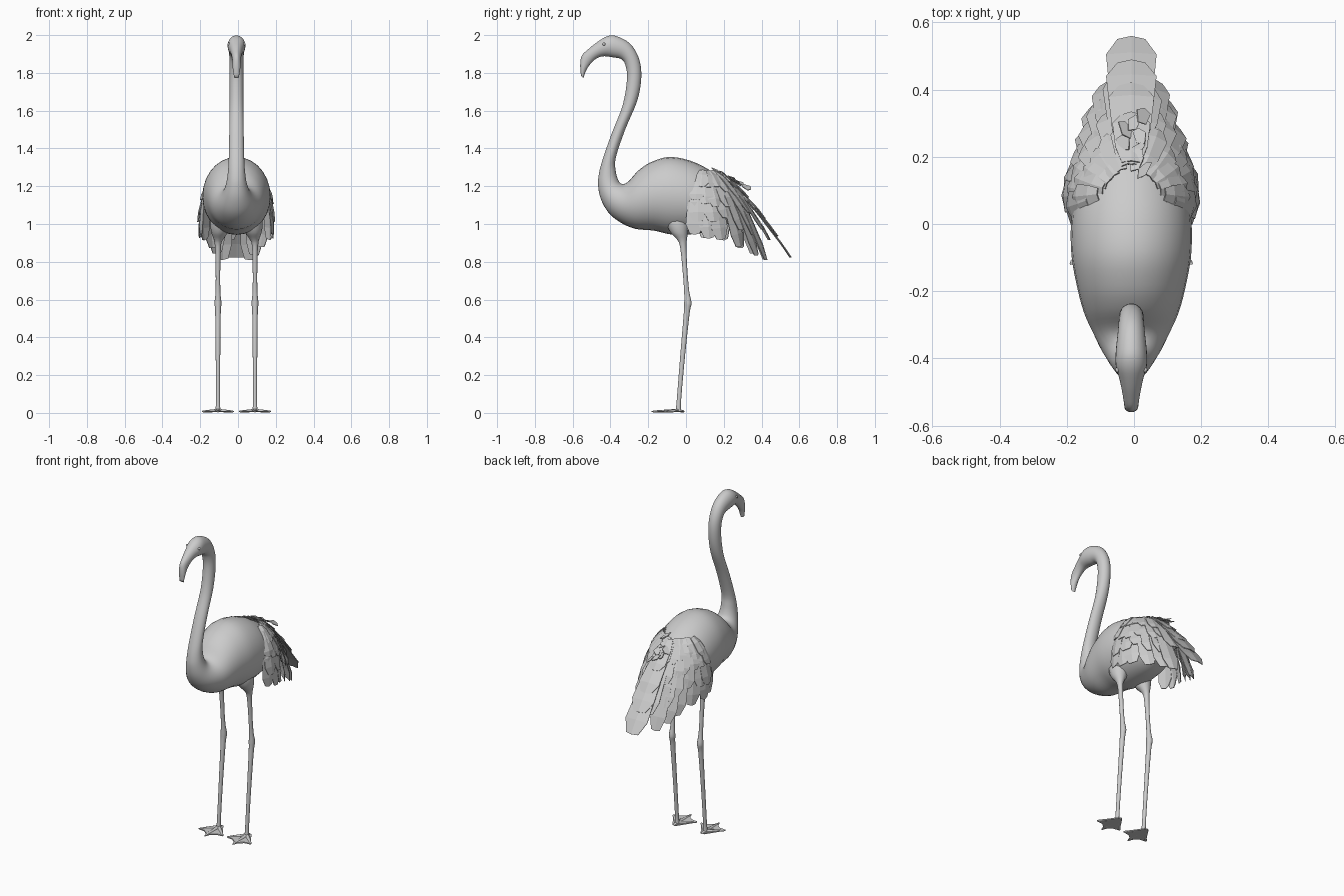
import bpy, bmesh, math, random
from mathutils import Vector

if "Cube" in bpy.data.objects:
    bpy.data.objects.remove(bpy.data.objects["Cube"])

random.seed(4)
CX = -0.008  # the bird's mirror plane

grey = bpy.data.materials.new("plumage grey")
grey.diffuse_color = (0.6, 0.6, 0.6, 1)
grey.use_nodes = True
grey.node_tree.nodes["Principled BSDF"].inputs["Base Color"].default_value = grey.diffuse_color


def make_object(name, verts, faces, smooth=True):
    me = bpy.data.meshes.new(name)
    me.from_pydata([tuple(v) for v in verts], [], faces)
    bm = bmesh.new()
    bm.from_mesh(me)
    bmesh.ops.recalc_face_normals(bm, faces=bm.faces)
    bm.to_mesh(me)
    bm.free()
    me.materials.append(grey)
    ob = bpy.data.objects.new(name, me)
    bpy.context.collection.objects.link(ob)
    if smooth:
        bpy.ops.object.select_all(action='DESELECT')
        ob.select_set(True)
        bpy.context.view_layer.objects.active = ob
        bpy.ops.object.shade_smooth_by_angle(angle=math.radians(50))
    return ob


def spline(rows, steps):
    """Catmull-Rom interpolation of number rows."""
    out = []
    for i in range(len(rows) - 1):
        p = [rows[max(i - 1, 0)], rows[i], rows[i + 1], rows[min(i + 2, len(rows) - 1)]]
        for k in range(steps):
            t = k / steps
            out.append([0.5 * (2 * b + (c - a) * t + (2 * a - 5 * b + 4 * c - d) * t * t
                               + (3 * b - a - 3 * c + d) * t ** 3) for a, b, c, d in zip(*p)])
    return out + [list(rows[-1])]


def loft(name, rings):
    n = len(rings[0])
    verts = [v for r in rings for v in r]
    faces = [(i * n + j, i * n + (j + 1) % n, (i + 1) * n + (j + 1) % n, (i + 1) * n + j)
             for i in range(len(rings) - 1) for j in range(n)]
    faces += [tuple(range(n)), tuple(range(len(verts) - n, len(verts)))]
    return make_object(name, verts, faces)


def ring(center, u, v, n):
    return [center + u * math.cos(2 * math.pi * j / n) + v * math.sin(2 * math.pi * j / n)
            for j in range(n)]


# Body, neck, head and beak: upper edge (y, z), lower edge (y, z), half width
sections = [
    (0.36, 1.08, 0.33, 1.04, 0.03), (0.28, 1.165, 0.22, 1.00, 0.09),
    (0.18, 1.25, 0.12, 0.96, 0.145), (0.05, 1.325, 0.02, 0.945, 0.176),
    (-0.08, 1.355, -0.08, 0.945, 0.179), (-0.18, 1.33, -0.17, 0.965, 0.164),
    (-0.25, 1.285, -0.27, 0.975, 0.142), (-0.30, 1.23, -0.35, 1.01, 0.113),
    (-0.325, 1.213, -0.41, 1.06, 0.09), (-0.345, 1.215, -0.45, 1.13, 0.068),
    (-0.36, 1.235, -0.465, 1.20, 0.054), (-0.372, 1.28, -0.462, 1.26, 0.046),
    (-0.372, 1.35, -0.442, 1.34, 0.041), (-0.322, 1.50, -0.393, 1.48, 0.038),
    (-0.259, 1.65, -0.335, 1.63, 0.036), (-0.237, 1.77, -0.312, 1.77, 0.036),
    (-0.247, 1.87, -0.322, 1.845, 0.037), (-0.294, 1.953, -0.345, 1.874, 0.040),
    (-0.37, 1.995, -0.385, 1.882, 0.046), (-0.42, 1.993, -0.425, 1.888, 0.046),
    (-0.47, 1.963, -0.455, 1.885, 0.035), (-0.518, 1.925, -0.483, 1.87, 0.027),
    (-0.552, 1.89, -0.51, 1.842, 0.022), (-0.560, 1.84, -0.53, 1.81, 0.020),
    (-0.556, 1.785, -0.543, 1.772, 0.013)]
rings = []
for ay, az, by, bz, w in spline(sections, 4):
    a, b = Vector((CX, ay, az)), Vector((CX, by, bz))
    rings.append(ring((a + b) / 2, Vector((w, 0, 0)), (a - b) / 2, 28))
loft("body_neck_and_head", rings)

# Leg: y, z, radius from thigh to ankle
leg = [(-0.05, 1.07, 0.055), (-0.045, 1.01, 0.062), (-0.036, 0.955, 0.047), (-0.022, 0.92, 0.028),
       (-0.015, 0.88, 0.017), (-0.005, 0.75, 0.013), (0.004, 0.64, 0.014), (0.01, 0.58, 0.02),
       (0.004, 0.53, 0.016), (-0.018, 0.30, 0.013), (-0.038, 0.06, 0.012), (-0.04, 0.006, 0.016)]
# Outline of the webbed foot around its centre line
foot = [(0.012, -0.012), (0.04, -0.055), (0.084, -0.12), (0.042, -0.125), (0.012, -0.15),
        (0.0, -0.182)]


def toe(name, start, end, r0, r1):
    start, end = Vector(start), Vector(end)
    side = (end - start).cross(Vector((0, 0, 1))).normalized()
    up = Vector((0, 0, 1))
    loft(name, [ring(start.lerp(end, t), side * r, up * r * 0.8, 8)
                for t, r in ((0, r0), (0.5, (r0 + r1) / 2), (0.93, r1), (1, r1 * 0.3))])


for side, label in ((-1, "right"), (1, "left")):
    lx = CX + side * 0.098
    # the thigh leans inward into the belly
    loft(label + "_leg", [ring(Vector((lx - side * max(0, z - 0.9) * 0.15, y, z)),
                               Vector((r * 0.92, 0, 0)), Vector((0, r, 0)), 14)
                          for y, z, r in spline(leg, 3)])
    # Web between the toes
    pts = foot + [(-x, y) for x, y in foot[-2::-1]]
    n = len(pts)
    verts = [(lx + x, y, z) for z in (0.004, 0.011) for x, y in pts]
    faces = [tuple(range(n)), tuple(range(n, 2 * n))]
    faces += [(i, (i + 1) % n, (i + 1) % n + n, i + n) for i in range(n)]
    make_object(label + "_foot_web", verts, faces, False)
    # Three front toes and a short hind toe
    for i, (tx, ty) in enumerate([(-0.084, -0.12), (0, -0.182), (0.084, -0.12), (0, -0.008)]):
        toe(f"{label}_toe_{i + 1}", (lx, -0.04, 0.013), (lx + tx, ty, 0.007), 0.011, 0.0065)
    # Eye
    bpy.ops.mesh.primitive_uv_sphere_add(segments=12, ring_count=8, radius=0.008,
                                         location=(CX + side * 0.040, -0.434, 1.952))
    eye = bpy.context.object
    eye.name = label + "_eye"
    eye.data.materials.append(grey)
    bpy.ops.object.shade_smooth()

# Feathers: overlapping plates along arcs from the lower rim up to the back
tips = [(0.19, 0.045, 0.95), (0.195, 0.11, 0.93), (0.17, 0.20, 0.92), (0.13, 0.28, 0.885),
        (0.10, 0.36, 0.845), (0.065, 0.43, 0.81), (0.0, 0.55, 0.825)]
bulge = [(0.20, 0.04, 1.19), (0.20, 0.09, 1.20), (0.185, 0.16, 1.20), (0.16, 0.22, 1.19),
         (0.12, 0.27, 1.18), (0.07, 0.31, 1.17), (0.0, 0.335, 1.145)]
outline = [(0, 0.5), (0.35, 0.85), (0.82, 1.0), (1.0, 0.55)]  # along, half width
layers = [(0.0, 0.6, 1.0), (0.2, 0.72, 1.0), (0.4, 0.85, 0.9), (0.6, 0.97, 0.75)]


def arc(s, t):
    i = min(int(s), 5)
    T = Vector(tips[i]).lerp(Vector(tips[i + 1]), s - i)
    S = Vector(bulge[i]).lerp(Vector(bulge[i + 1]), s - i)
    R = Vector((0.10 * (1 - s / 6), 0.08 + 0.015 * s, 1.285 - 0.001 * s))
    return T * (1 - t) ** 2 + S * 2 * t * (1 - t) + R * t * t


for k, (t0, t1, scale) in enumerate(layers):
    verts, faces = [], []
    for side in (-1, 1):
        for c in range(7):
            if c == 6 and side > 0:
                continue
            s = c if c == 6 else max(0, min(6, c + (0.5 if k % 2 else 0) + random.uniform(-0.2, 0.2)))
            jit = 0 if k == 0 else random.uniform(-0.05, 0.05)
            half = (0.075 if c == 6 else 0.048) * scale
            base = len(verts)
            for u, w in outline:
                t = t1 + (t0 + jit - t1) * u
                p = arc(s, t)
                d = arc(s, t - 0.01) - arc(s, t + 0.01)
                out = (p - Vector((0, 0.08, 1.02))).normalized()
                across = d.cross(out).normalized()
                out = across.cross(d).normalized()
                lift = out * (0.002 * k + 0.007 * u * (k > 0) + random.uniform(0, 0.004))
                # raised quill in the middle, edges slightly lower
                for e, h in ((-1, -0.005), (0, 0.002), (1, -0.005)):
                    q = p + lift + across * (e * w * half) + out * h
                    if u == 1.0 and e == 0:
                        q += d.normalized() * 0.006
                    verts.append((CX + side * q.x, q.y, q.z))
            for r in range(3):
                for e in range(2):
                    a = base + r * 3 + e
                    faces.append((a, a + 1, a + 4, a + 3))
    ob = make_object(f"feather_layer_{k + 1}", verts, faces, False)
    solid = ob.modifiers.new("thickness", 'SOLIDIFY')
    solid.thickness = 0.004
    solid.offset = 0

# Small ruffled feathers along the back ridge
verts, faces = [], []
for i in range(9):
    y = 0.14 + 0.02 * i
    p = Vector((CX + random.uniform(-0.035, 0.035), y, 1.292 - 0.55 * (y - 0.14)))
    d = Vector((random.uniform(-0.6, 0.6), 1, -0.45)).normalized() * 0.05
    w = Vector((0.02, random.uniform(-0.01, 0.01), random.uniform(-0.012, 0.012)))
    b = len(verts)
    verts += [p - w * 0.6, p + w * 0.6, p + d * 0.75 + w, p + d, p + d * 0.75 - w]
    faces.append(tuple(range(b, b + 5)))
ob = make_object("ridge_ruffle", verts, faces, False)
solid = ob.modifiers.new("thickness", 'SOLIDIFY')
solid.thickness = 0.004
solid.offset = 0
